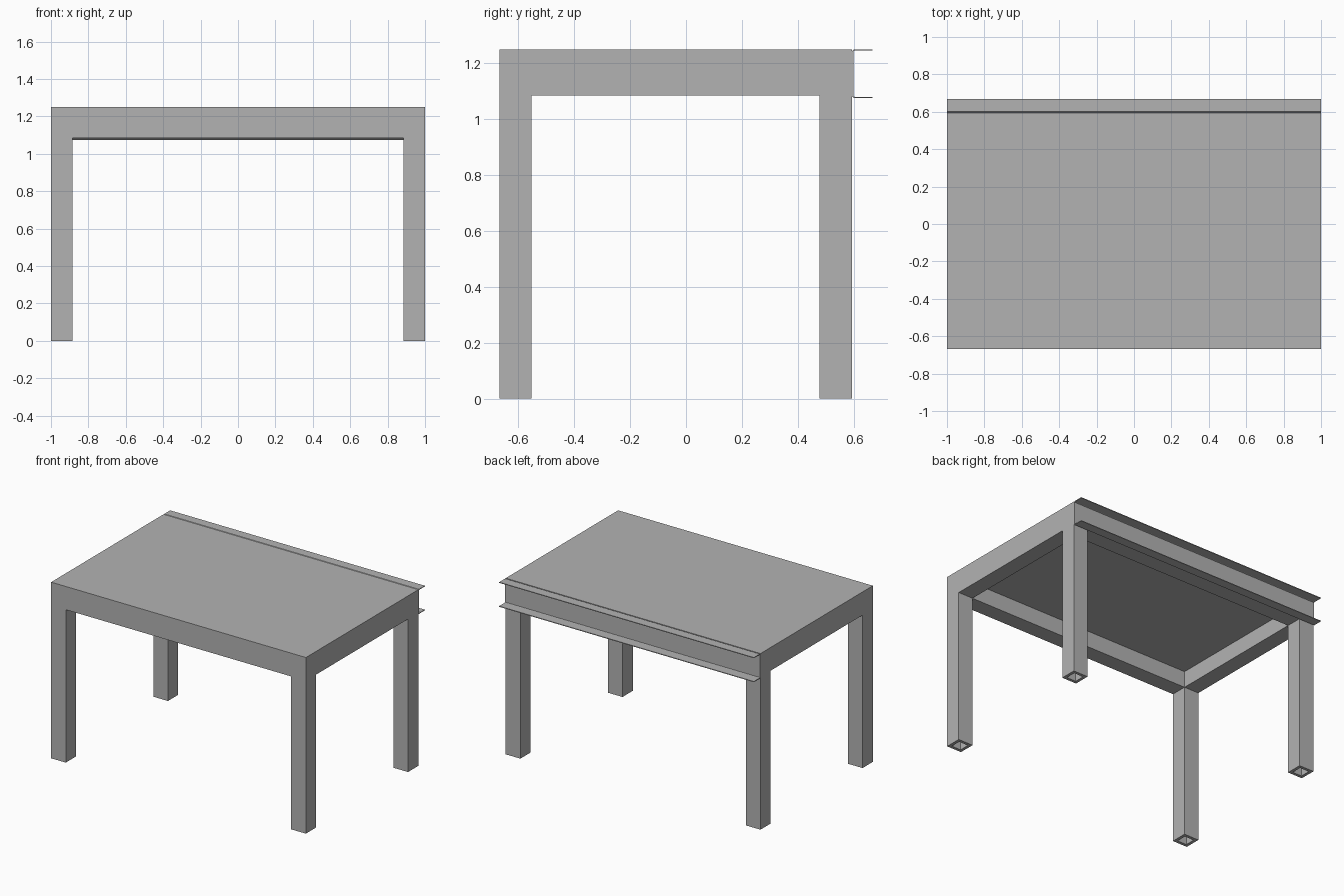
import bpy
import bmesh

if "Cube" in bpy.data.objects:
    bpy.data.objects.remove(bpy.data.objects["Cube"], do_unlink=True)

# Single painted metal colour
grey = bpy.data.materials.new("light grey")
grey.use_nodes = True
colour = (0.45, 0.45, 0.45, 1)
grey.diffuse_color = colour
grey.node_tree.nodes["Principled BSDF"].inputs["Base Color"].default_value = colour

# Main dimensions
LEFT, FRONT, BACK, TOP = 1.0, -0.667, 0.593, 1.25
TUBE, WALL = 0.115, 0.021
FRAME_Z, PANEL_Z = 1.085, 1.2


def finish(name, bm):
    bmesh.ops.recalc_face_normals(bm, faces=bm.faces)
    mesh = bpy.data.meshes.new(name)
    bm.to_mesh(mesh)
    bm.free()
    mesh.materials.append(grey)
    obj = bpy.data.objects.new(name, mesh)
    bpy.context.collection.objects.link(obj)
    return obj


def rect_ring(name, x0, x1, y0, y1, z0, z1, wall):
    """Rectangular ring with mitred corners, extruded upwards."""
    bm = bmesh.new()

    def loop(inset):
        a, b, c, d = x0 + inset, x1 - inset, y0 + inset, y1 - inset
        return [bm.verts.new((x, y, z0)) for x, y in ((a, c), (b, c), (b, d), (a, d))]

    outer, inner = loop(0), loop(wall)
    for i in range(4):
        j = (i + 1) % 4
        bm.faces.new((outer[i], outer[j], inner[j], inner[i]))
    ext = bmesh.ops.extrude_face_region(bm, geom=bm.faces[:], use_keep_orig=True)
    verts = [v for v in ext["geom"] if isinstance(v, bmesh.types.BMVert)]
    bmesh.ops.translate(bm, verts=verts, vec=(0, 0, z1 - z0))
    return finish(name, bm)


# Hollow square legs
for side, x in (("right", -LEFT), ("left", LEFT - TUBE)):
    for end, y in (("front", FRONT), ("back", BACK - TUBE)):
        rect_ring(f"{end}_{side}_leg", x, x + TUBE, y, y + TUBE, 0, FRAME_Z, WALL)

# Mitred frame under the top
rect_ring("frame", -LEFT, LEFT, FRONT, BACK, FRAME_Z, PANEL_Z, TUBE)

# Table top
bm = bmesh.new()
bmesh.ops.create_cube(bm, size=1)
bmesh.ops.scale(bm, verts=bm.verts, vec=(2 * LEFT, BACK - FRONT, TOP - PANEL_Z))
bmesh.ops.translate(bm, verts=bm.verts, vec=(0, (FRONT + BACK) / 2, (TOP + PANEL_Z) / 2))
finish("table_top", bm)

# Folded channel along the back, open to the rear
LIP, LOW, SHEET, BEND = 0.667, 1.075, 0.005, 0.007
web = BACK + 0.001
upper = [(LIP, TOP - SHEET), (LIP, TOP), (web + BEND, TOP), (web, TOP - BEND)]
lower = [(y, TOP + LOW - z) for y, z in reversed(upper)]
inner = [(web + SHEET, LOW + BEND), (web + BEND + 0.002, LOW + SHEET)]
inner = [inner[1], inner[0]] + [(y, TOP + LOW - z) for y, z in inner]
bm = bmesh.new()
profile = [bm.verts.new((-LEFT, y, z)) for y, z in upper + lower + inner]
face = bm.faces.new(profile)
ext = bmesh.ops.extrude_face_region(bm, geom=[face], use_keep_orig=True)
verts = [v for v in ext["geom"] if isinstance(v, bmesh.types.BMVert)]
bmesh.ops.translate(bm, verts=verts, vec=(2 * LEFT, 0, 0))
finish("back_channel", bm)
